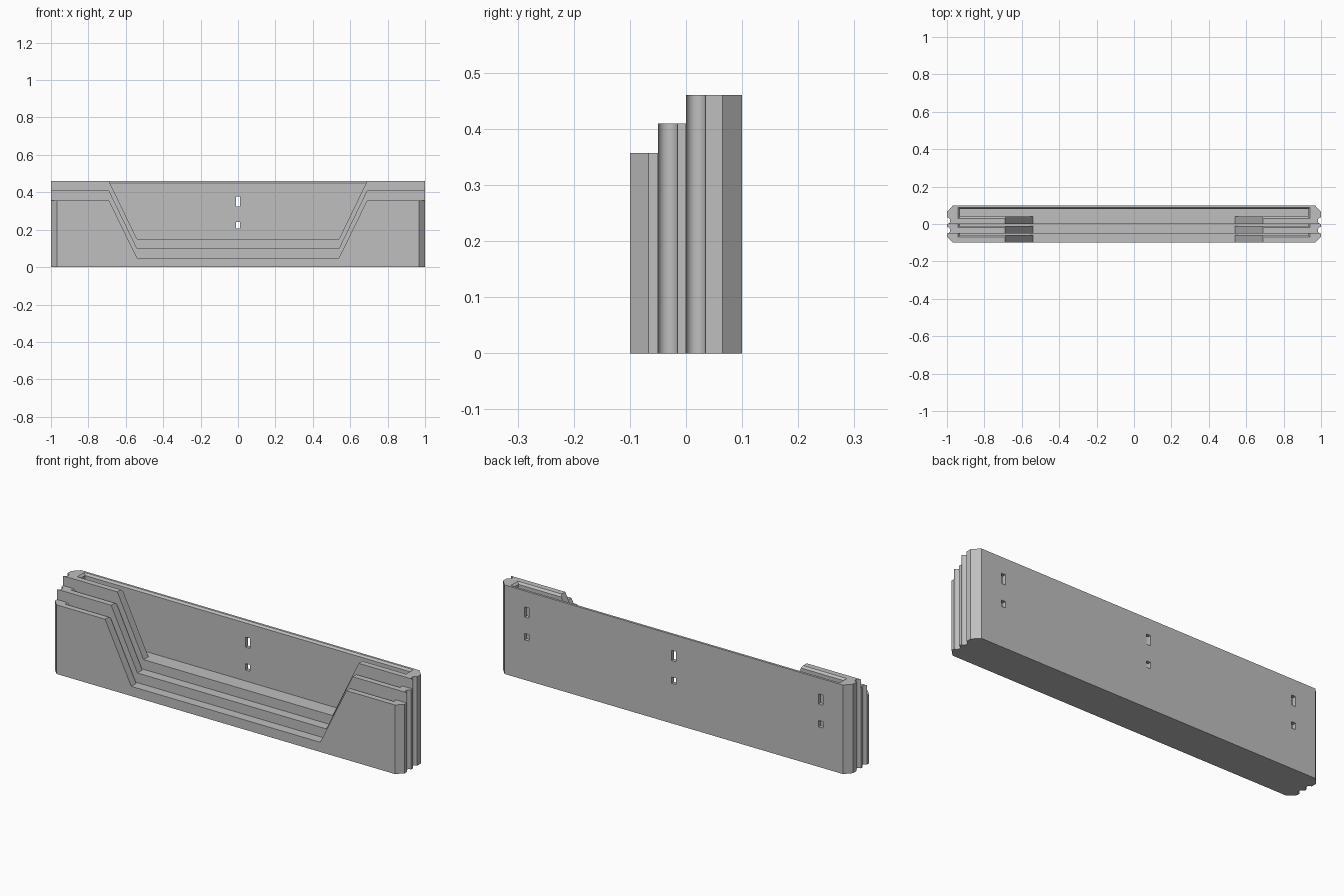
import bpy, bmesh
from math import sin, cos, pi, radians

cube = bpy.data.objects.get("Cube")
if cube:
    bpy.data.objects.remove(cube, do_unlink=True)

grey = bpy.data.materials.new("plain grey")
grey.use_nodes = True
colour = (0.52, 0.52, 0.52, 1)
grey.diffuse_color = colour
grey.node_tree.nodes["Principled BSDF"].inputs["Base Color"].default_value = colour


def loft(name, rings):
    """Closed solid through rings of equal point count."""
    bm = bmesh.new()
    loops = [[bm.verts.new(p) for p in ring] for ring in rings]
    n = len(loops[0])
    for a, b in zip(loops, loops[1:]):
        for i in range(n):
            j = (i + 1) % n
            bm.faces.new((a[i], a[j], b[j], b[i]))
    bm.faces.new(loops[0])
    bm.faces.new(loops[-1])
    bmesh.ops.recalc_face_normals(bm, faces=bm.faces)
    mesh = bpy.data.meshes.new(name)
    bm.to_mesh(mesh)
    bm.free()
    mesh.materials.append(grey)
    obj = bpy.data.objects.new(name, mesh)
    bpy.context.collection.objects.link(obj)
    return obj


def rect(x, y0, y1, z, cx=0):
    return [(cx - x, y0, z), (cx + x, y0, z), (cx + x, y1, z), (cx - x, y1, z)]


def cut(obj, cutter):
    mod = obj.modifiers.new("cut", "BOOLEAN")
    mod.operation = "DIFFERENCE"
    mod.solver = "EXACT"
    mod.object = cutter
    bpy.context.view_layer.objects.active = obj
    bpy.ops.object.modifier_apply(modifier=mod.name)
    bpy.data.objects.remove(cutter, do_unlink=True)


def groove(y):
    """Half-round finger groove in the end face, from front to back."""
    r = 0.0175
    return [(1 - r * sin(pi * i / 12), y + r - r * cos(pi * i / 12)) for i in range(13)]


def tier(name, side, height, shelf, front, pocket):
    # Body: mirrored plan outline pulled up to the tier height
    plan = side + [(-x, y) for x, y in reversed(side)]
    body = loft(name, [[(x, y, z) for x, y in plan] for z in (0, height)])

    # Pocket with flared mouth
    y0, y1, flare = pocket
    cut(body, loft("pocket_cutter", [
        rect(0.93, y0, y1, shelf),
        rect(0.93, y0, y1, height - 0.01),
        rect(0.94, y0 - 0.01, y1 + flare, height),
        rect(0.94, y0 - 0.01, y1 + flare, height + 0.02)]))

    # Wide sloping opening in the front panel
    half = [(0.54, shelf), (0.69, height), (0.69, height + 0.02)]
    profile = half + [(-x, z) for x, z in reversed(half)]
    cut(body, loft("opening_cutter", [[(x, y, z) for x, z in profile]
                                      for y in (front - 0.02, y0 + 0.005)]))
    return body


front_tier = tier("front_tier", [(0.967, -0.1), (1, -0.067), (1, -0.05)],
                  0.357, 0.05, -0.1, (-0.06, -0.04, 0))
middle_tier = tier("middle_tier", groove(-0.05) + [(1, 0)],
                   0.41, 0.10, -0.05, (-0.01, 0.01, 0))
back_tier = tier("back_tier", groove(0) + [(1, 0.065), (0.967, 0.1)],
                 0.46, 0.15, 0, (0.04, 0.08, 0.008))

# Hanging holes through the back wall
for x in (-0.84, 0, 0.84):
    for low, high in ((0.207, 0.24), (0.325, 0.377)):
        cut(back_tier, loft("hole_cutter", [rect(0.012, 0.07, 0.12, z, x)
                                            for z in (low, high)]))

# Smooth grooves, sharp edges elsewhere
for obj in (front_tier, middle_tier, back_tier):
    bpy.ops.object.select_all(action="DESELECT")
    obj.select_set(True)
    bpy.context.view_layer.objects.active = obj
    bpy.ops.object.shade_smooth_by_angle(angle=radians(30))
